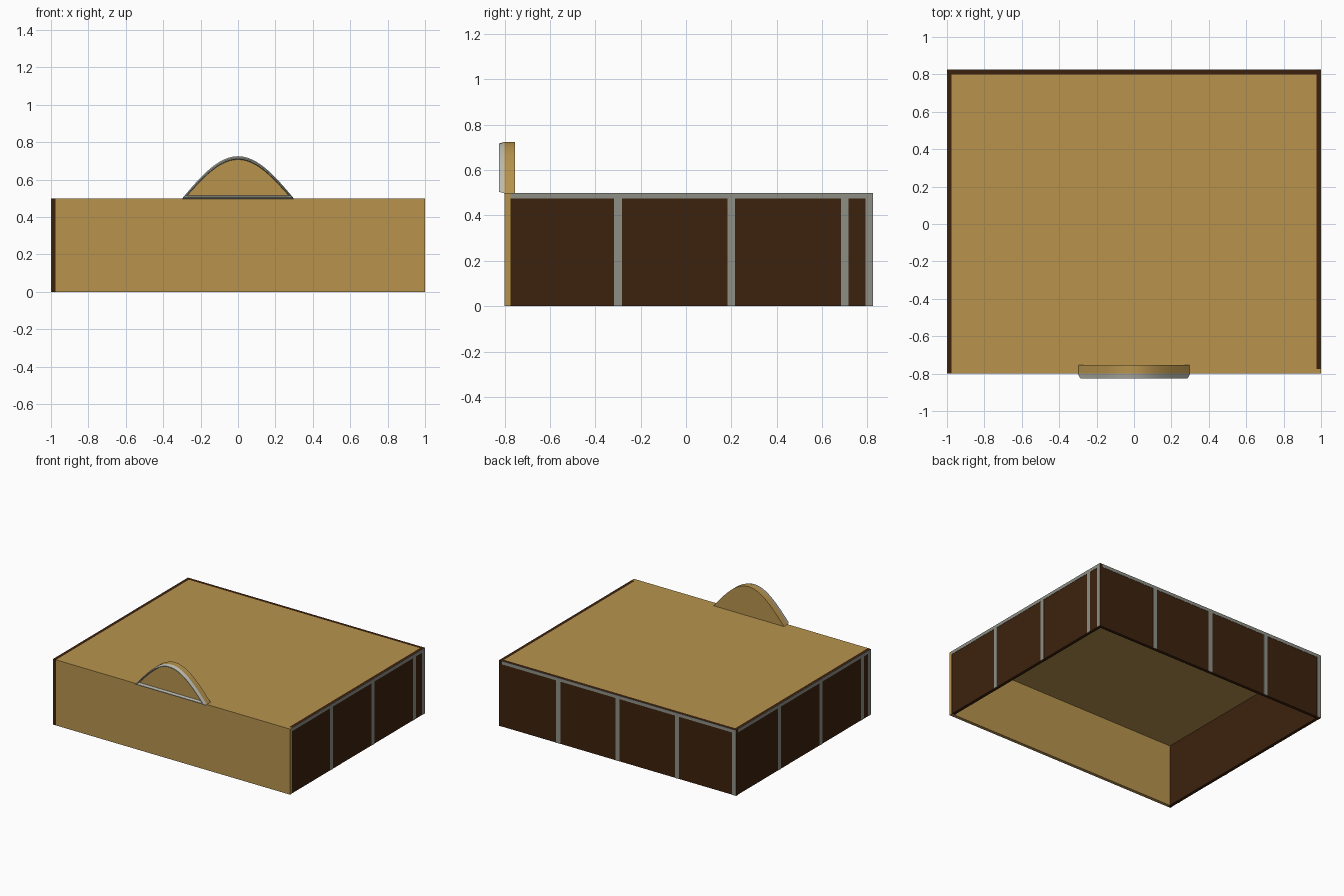
import bpy, bmesh, math

if "Cube" in bpy.data.objects:
    bpy.data.objects.remove(bpy.data.objects["Cube"])


def material(name, rgb):
    m = bpy.data.materials.new(name)
    m.diffuse_color = (*rgb, 1)
    m.use_nodes = True
    m.node_tree.nodes["Principled BSDF"].inputs["Base Color"].default_value = m.diffuse_color
    return m


TAN = material("tan wood", (0.48, 0.295, 0.076))
BROWN = material("dark brown panel", (0.046, 0.0155, 0.004))
GREY = material("grey batten", (0.27, 0.28, 0.24))
LIGHT = material("light trim", (0.50, 0.50, 0.44))


def add_object(name, bm, mat):
    bmesh.ops.recalc_face_normals(bm, faces=bm.faces)
    mesh = bpy.data.meshes.new(name)
    bm.to_mesh(mesh)
    bm.free()
    mesh.materials.append(mat)
    ob = bpy.data.objects.new(name, mesh)
    bpy.context.collection.objects.link(ob)
    return ob


def box(name, x, y, z, mat):
    bm = bmesh.new()
    bmesh.ops.create_cube(bm, size=1)
    for v in bm.verts:
        for i, (a, b) in enumerate((x, y, z)):
            v.co[i] = (a + b) / 2 + v.co[i] * (b - a)
    return add_object(name, bm, mat)


T, P, H = 0.025, 0.002, 0.5    # wall thickness, batten thickness, height

# Tan top and front, walls meeting in a pinwheel at the corners
box("top_panel", (-1 + T, 1 - T), (-0.8 + T, 0.8), (H - T, H), TAN)
box("front_panel", (-1 + T, 1), (-0.8, -0.8 + T), (0, H), TAN)
box("right_wall", (1 - T, 1 - P), (-0.8 + T, 0.825), (0, H), BROWN)
box("left_wall", (-1 + P, -1 + T), (-0.8, 0.8), (0, H), BROWN)
box("back_wall", (-1, 1 - T), (0.8, 0.825 - P), (0, H), BROWN)


# Battens: a top rail plus uprights on each outer face
def battens(side, span, posts, place):
    box(side + "_rail", *place(span), (H - T, H), GREY)
    for i, c in enumerate(posts):
        post = (max(c - 0.017, span[0]), min(c + 0.017, span[1]))
        box(f"{side}_upright_{i}", *place(post), (0, H - T), GREY)


battens("right", (-0.775, 0.825), (-0.3, 0.2, 0.7, 0.808), lambda s: ((1 - P, 1), s))
battens("left", (-0.8, 0.8), (0.3, -0.2, -0.7, -0.783), lambda s: ((-1, -1 + P), s))
battens("back", (-1, 1), (0.5, 0, -0.5, -0.983), lambda s: (s, (0.825 - P, 0.825)))


# Arched crest on the front edge
def outline(inset, y, n=24):
    w, base, h = 0.3 - 1.6 * inset, 0.497 + inset, 0.228 - 2 * inset
    return [(w * t, y, base + h * math.cos(t * math.pi / 2))
            for t in (2 * i / n - 1 for i in range(n + 1))]


def loft(name, rings, mat, closed):
    bm = bmesh.new()
    rings = [[bm.verts.new(p) for p in r] for r in rings]
    pairs = list(zip(rings, rings[1:]))
    if closed:
        pairs.append((rings[-1], rings[0]))
    else:
        bm.faces.new(rings[0])
        bm.faces.new(rings[-1])
    for a, b in pairs:
        for i in range(len(a)):
            j = (i + 1) % len(a)
            bm.faces.new((a[i], a[j], b[j], b[i]))
    ob = add_object(name, bm, mat)
    bpy.context.view_layer.objects.active = ob
    ob.select_set(True)
    bpy.ops.object.shade_smooth_by_angle(angle=math.radians(30))
    ob.select_set(False)


loft("arch_panel", [outline(0, -0.8), outline(0, -0.755)], TAN, False)
# Bevelled trim framing the arch
loft("arch_trim", [outline(0, -0.8), outline(0.008, -0.825),
                   outline(0.014, -0.825), outline(0.018, -0.8)], LIGHT, True)
